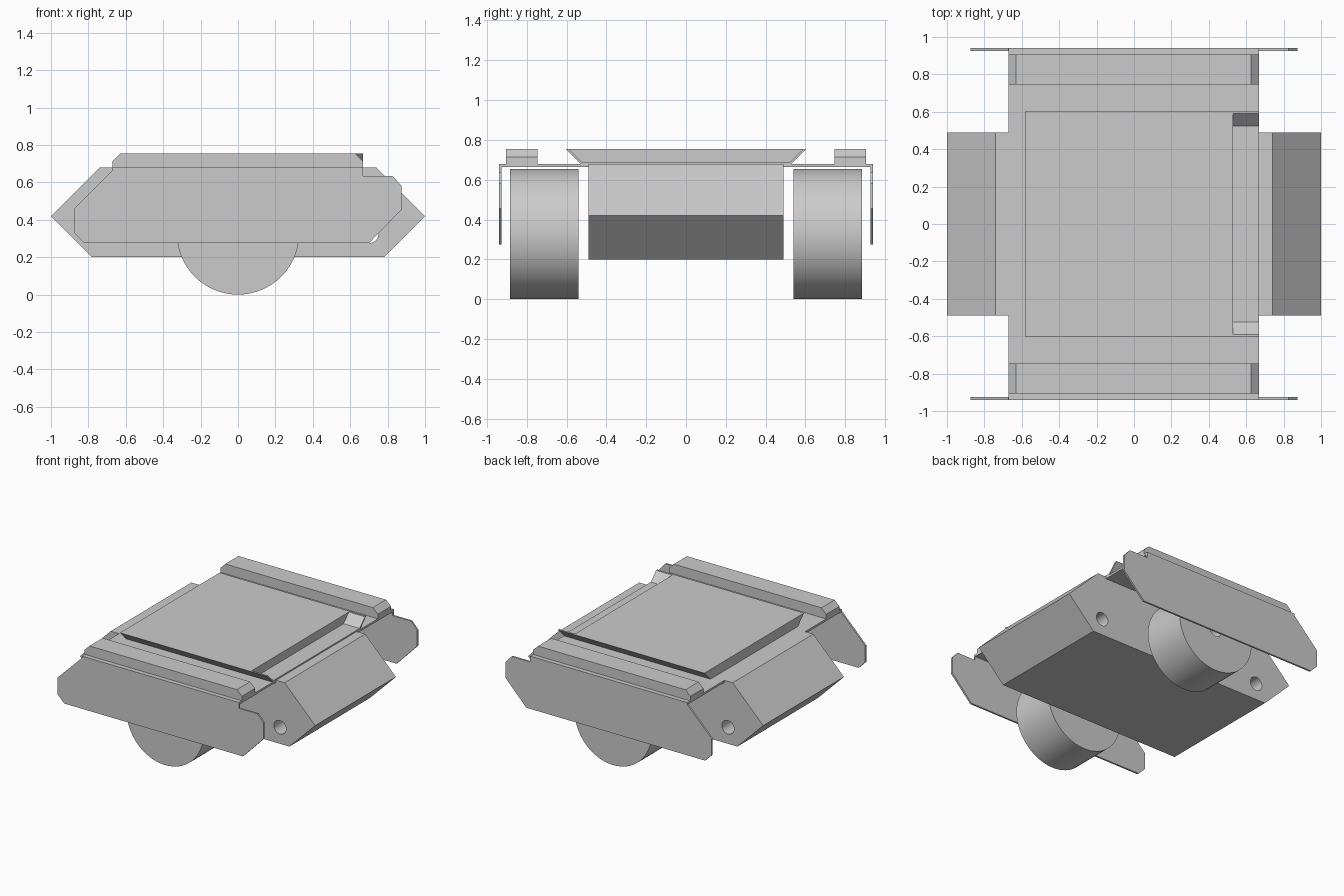
import bpy
import bmesh
import math
from mathutils import Vector

if "Cube" in bpy.data.objects:
    bpy.data.objects.remove(bpy.data.objects["Cube"], do_unlink=True)

grey = bpy.data.materials.new("plain_grey")
grey.use_nodes = True
grey.diffuse_color = (0.6, 0.6, 0.6, 1)
grey.node_tree.nodes["Principled BSDF"].inputs["Base Color"].default_value = (0.6, 0.6, 0.6, 1)


def prism(name, profile, start, end, axis="y"):
    """Extrude a flat profile (x,z along y, or y,z along x) from start to end."""
    bm = bmesh.new()
    place = (lambda a, b: (a, start, b)) if axis == "y" else (lambda a, b: (start, a, b))
    face = bm.faces.new([bm.verts.new(place(a, b)) for a, b in profile])
    step = Vector((0, end - start, 0)) if axis == "y" else Vector((end - start, 0, 0))
    grown = bmesh.ops.extrude_face_region(bm, geom=[face], use_keep_orig=True)
    moved = [v for v in grown["geom"] if isinstance(v, bmesh.types.BMVert)]
    bmesh.ops.translate(bm, verts=moved, vec=step)
    bmesh.ops.recalc_face_normals(bm, faces=bm.faces)
    mesh = bpy.data.meshes.new(name)
    bm.to_mesh(mesh)
    bm.free()
    mesh.materials.append(grey)
    obj = bpy.data.objects.new(name, mesh)
    bpy.context.collection.objects.link(obj)
    return obj


def circle(x, z, radius, sides):
    turn = 2 * math.pi / sides
    return [(x + radius * math.cos(i * turn), z + radius * math.sin(i * turn))
            for i in range(sides)]


def activate(obj):
    bpy.ops.object.select_all(action="DESELECT")
    obj.select_set(True)
    bpy.context.view_layer.objects.active = obj


def cut(obj, cutter):
    """Subtract the cutter from the object, then discard the cutter."""
    cutter.hide_render = True
    activate(obj)
    mod = obj.modifiers.new("cut", "BOOLEAN")
    mod.operation = "DIFFERENCE"
    mod.solver = "EXACT"
    mod.object = cutter
    bpy.ops.object.modifier_apply(modifier=mod.name)
    bpy.data.objects.remove(cutter, do_unlink=True)


def smooth(obj):
    activate(obj)
    bpy.ops.object.shade_smooth_by_angle(angle=math.radians(30))


AXLE_Z = 0.327
BORE = 0.052
DECK = 0.68

# Hull with three bores running across it
hull = prism("hull", [(-1, 0.42), (-0.74, DECK), (0.74, DECK), (1, 0.42),
                      (0.78, 0.2), (-0.78, 0.2)], -0.49, 0.49)
for x in (-0.7, 0, 0.7):
    cut(hull, prism("bore", circle(x, AXLE_Z, BORE, 32), -0.6, 0.6))
smooth(hull)

# Raised deck plate with flared sides and a tray at one end
deck = prism("deck_plate", [(-0.53, DECK), (0.53, DECK), (0.605, 0.755), (-0.605, 0.755)],
             -0.58, 0.667, axis="x")
cut(deck, prism("tray", [(-0.525, 0.69), (0.525, 0.69), (0.61, 0.775), (-0.61, 0.775)],
                0.53, 0.8, axis="x"))

skirt_profile = [(-0.875, 0.46), (-0.67, 0.665), (-0.67, DECK), (0.667, DECK), (0.667, 0.635),
                 (0.825, 0.635), (0.875, 0.58), (0.875, 0.455), (0.7, 0.275),
                 (-0.82, 0.275), (-0.875, 0.33)]
box_profile = [(-0.67, DECK), (-0.67, 0.715), (-0.63, 0.755), (0.625, 0.755),
               (0.667, 0.715), (0.667, DECK)]
fender_profile = [(-0.67, 0.664), (0.667, 0.664), (0.667, DECK), (-0.67, DECK)]

# Matching parts on both sides
for label, s in (("front", -1), ("back", 1)):
    prism(label + "_fender", fender_profile, s * 0.49, s * 0.926)
    prism(label + "_skirt", skirt_profile, s * 0.926, s * 0.94)
    prism(label + "_box", box_profile, s * 0.745, s * 0.905)
    wheel = prism(label + "_wheel", circle(0, AXLE_Z, AXLE_Z, 64), s * 0.54, s * 0.885)
    cut(wheel, prism("hub", circle(0, AXLE_Z, BORE, 32), s * 0.5, s * 0.95))
    smooth(wheel)
